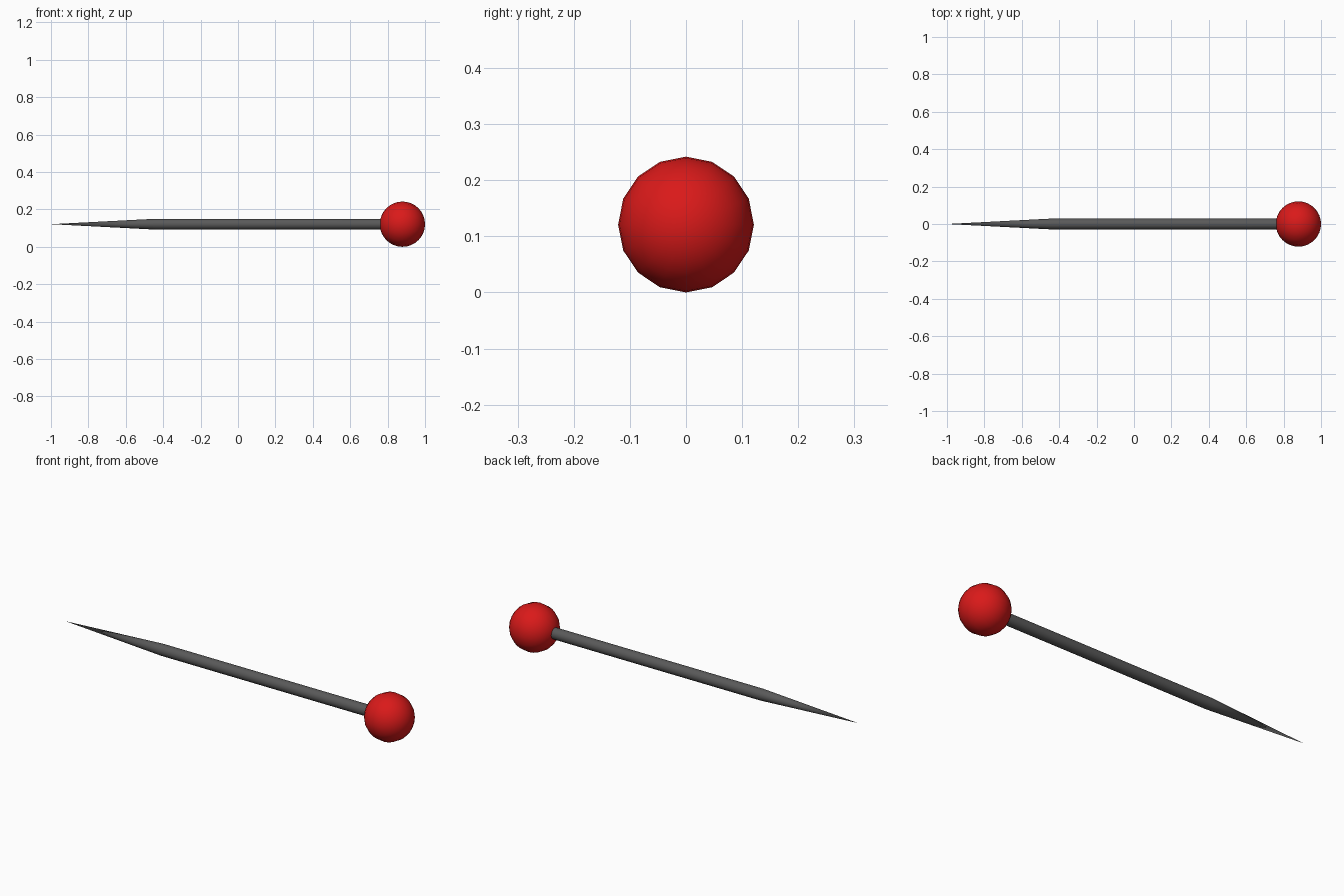
import bpy, bmesh
from math import radians
from mathutils import Matrix

if "Cube" in bpy.data.objects:
    bpy.data.objects.remove(bpy.data.objects["Cube"])

SIDES = 16
CENTRE_Z = 0.121


def finish(bm, name, colour=None):
    mesh = bpy.data.meshes.new(name)
    bm.to_mesh(mesh)
    bm.free()
    obj = bpy.data.objects.new(name, mesh)
    bpy.context.collection.objects.link(obj)
    if colour:
        mat = bpy.data.materials.new(name + "_paint")
        mat.diffuse_color = colour
        mat.use_nodes = True
        mat.node_tree.nodes["Principled BSDF"].inputs["Base Color"].default_value = mat.diffuse_color
        mesh.materials.append(mat)
    bpy.ops.object.select_all(action='DESELECT')
    obj.select_set(True)
    bpy.context.view_layer.objects.active = obj
    bpy.ops.object.shade_smooth_by_angle(angle=radians(40))
    return obj


# Round head, poles along the pin axis
along_x = Matrix.Rotation(radians(90), 4, 'Y')
bm = bmesh.new()
bmesh.ops.create_uvsphere(bm, u_segments=SIDES, v_segments=16, radius=0.121,
                          matrix=Matrix.Translation((0.879, 0, CENTRE_Z)) @ along_x)
finish(bm, "pin_head", (0.7, 0.01, 0.01, 1))

# Shaft: a straight rod running into the head, tapering to a point
bm = bmesh.new()
profile = [(0.80, 0.029), (-0.44, 0.029)]
rings = []
for x, r in profile:
    m = Matrix.Translation((x, 0, CENTRE_Z)) @ along_x
    rings.append(bmesh.ops.create_circle(bm, segments=SIDES, radius=r, matrix=m)["verts"])
tip = bm.verts.new((-1, 0, CENTRE_Z))
for i in range(SIDES):
    j = (i + 1) % SIDES
    bm.faces.new((rings[0][i], rings[0][j], rings[1][j], rings[1][i]))
    bm.faces.new((rings[1][i], rings[1][j], tip))
bm.faces.new(rings[0])
bmesh.ops.recalc_face_normals(bm, faces=bm.faces)
finish(bm, "pin_shaft", (0.1, 0.1, 0.1, 1))
